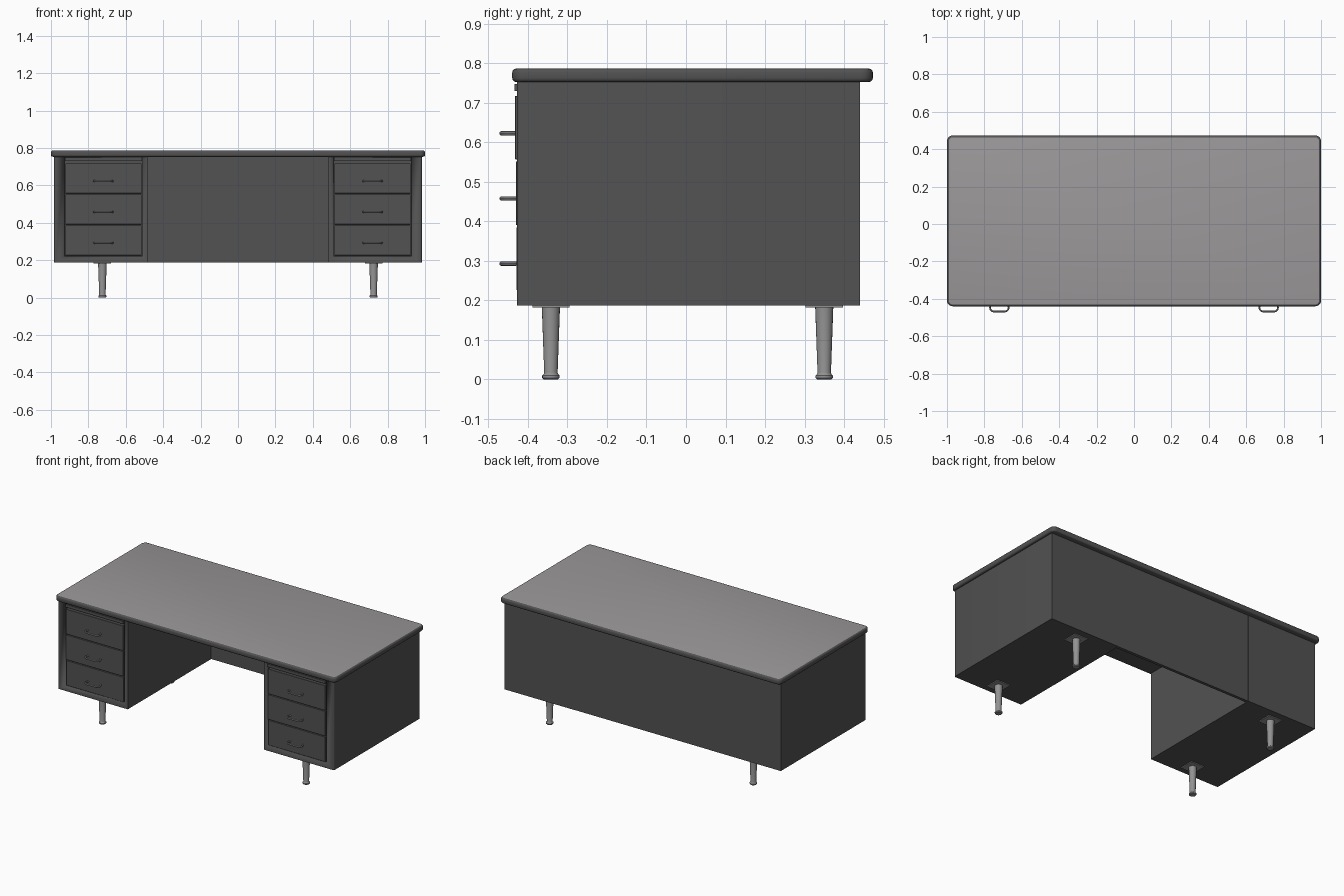
import bpy, bmesh, math
from mathutils import Vector

cube = bpy.data.objects.get("Cube")
if cube:
    bpy.data.objects.remove(cube, do_unlink=True)


def material(name, colour, roughness=0.5):
    m = bpy.data.materials.new(name)
    m.use_nodes = True
    m.diffuse_color = (*colour, 1)
    bsdf = m.node_tree.nodes["Principled BSDF"]
    bsdf.inputs["Base Color"].default_value = (*colour, 1)
    bsdf.inputs["Roughness"].default_value = roughness
    return m


STEEL = material("dark grey steel", (0.085, 0.085, 0.085))
LAMINATE = material("warm grey laminate", (0.33, 0.315, 0.325))
METAL = material("brushed light metal", (0.29, 0.29, 0.29), 0.35)


def finish(name, bm, *mats):
    """Turn a bmesh into a named object with sharp edges kept."""
    bmesh.ops.recalc_face_normals(bm, faces=bm.faces[:])
    mesh = bpy.data.meshes.new(name)
    bm.to_mesh(mesh)
    bm.free()
    for m in mats:
        mesh.materials.append(m)
    obj = bpy.data.objects.new(name, mesh)
    bpy.context.collection.objects.link(obj)
    bpy.ops.object.select_all(action='DESELECT')
    obj.select_set(True)
    bpy.context.view_layer.objects.active = obj
    bpy.ops.object.shade_smooth_by_angle(angle=math.radians(35))
    return obj


def box_mesh(x, y, z):
    """Box from (min, max) pairs on each axis."""
    bm = bmesh.new()
    bmesh.ops.create_cube(bm, size=1)
    for v in bm.verts:
        v.co = Vector([(a + b) / 2 + c * abs(b - a) for (a, b), c in zip((x, y, z), v.co)])
    return bm


def box(name, x, y, z, mat=STEEL, bevel=0):
    bm = box_mesh(x, y, z)
    if bevel:
        bmesh.ops.bevel(bm, geom=bm.edges[:], offset=bevel, segments=1, affect='EDGES')
    return finish(name, bm, mat)


def upright(edge):
    a, b = edge.verts
    return abs(a.co.z - b.co.z) > 0.01


# Desk top: rounded corners, soft dark rim, light upper face
bm = box_mesh((-1, 1), (-0.44, 0.473), (0.753, 0.787))
bmesh.ops.bevel(bm, geom=[e for e in bm.edges if upright(e)],
                offset=0.03, segments=5, profile=0.5, affect='EDGES')
rim = [e for e in bm.edges if not upright(e)]
bmesh.ops.bevel(bm, geom=rim, offset=0.01, segments=3, profile=0.5, affect='EDGES')
bm.normal_update()
for f in bm.faces:
    f.material_index = int(f.normal.z > 0.99)
finish("desk_top", bm, STEEL, LAMINATE)

# Back panel closing the knee space
box("back_panel", (-0.487, 0.487), (0.42, 0.439), (0.187, 0.755))


def pedestal(side, s):
    """Cabinet with a shallow pocket holding three drawers and a slide-out board."""
    bm = box_mesh((s * 0.485, s * 0.983), (-0.428, 0.44), (0.187, 0.755))
    corner = [e for e in bm.edges if upright(e)
              and all(v.co.y < 0 and abs(v.co.x) > 0.9 for v in e.verts)]
    bmesh.ops.bevel(bm, geom=corner, offset=0.008, segments=3, profile=0.5, affect='EDGES')
    body = finish(side + "_pedestal", bm, STEEL)
    pocket = box("pocket_cutter", (s * 0.51, s * 0.928), (-0.5, -0.41), (0.222, 0.75))
    pocket.hide_render = True
    cut = body.modifiers.new("pocket", 'BOOLEAN')
    cut.object, cut.operation, cut.solver = pocket, 'DIFFERENCE', 'EXACT'
    bpy.context.view_layer.objects.active = body
    bpy.ops.object.modifier_apply(modifier="pocket")
    bpy.data.objects.remove(pocket, do_unlink=True)

    box(side + "_slide_board", (s * 0.514, s * 0.924), (-0.434, -0.40), (0.73, 0.748))
    for i, level in enumerate(("bottom", "middle", "top")):
        z = 0.225 + i * 0.166
        box(f"{side}_{level}_drawer", (s * 0.515, s * 0.923), (-0.429 - i * 0.002, -0.40),
            (z, z + 0.161), bevel=0.0015)
        handle(f"{side}_{level}_handle", s * 0.72, 0.293 + i * 0.165)


def handle(name, cx, z):
    """Bow handle: flat bar swept along a rounded bracket shape."""
    half, reach, r = 0.05, 0.038, 0.022
    path = [(-half + 0.006, 0)]
    for step in range(13):
        a = math.pi * (1 - step / 12)
        shift = half - r if a < math.pi / 2 else r - half
        path.append((shift + r * math.cos(a), reach - r + r * math.sin(a)))
        if step == 6:
            path.append((half - r, reach))
    path.append((half - 0.006, 0))
    bm = bmesh.new()
    rings = []
    for i, (px, py) in enumerate(path):
        before = Vector(path[max(i - 1, 0)])
        after = Vector(path[min(i + 1, len(path) - 1)])
        t = (after - before).normalized()
        ring = []
        for k in range(8):
            a = math.tau * k / 8
            w, h = 0.0045 * math.cos(a), 0.0055 * math.sin(a)
            ring.append(bm.verts.new((cx + px - t.y * w, -0.43 - py - t.x * w, z + h)))
        rings.append(ring)
    for a, b in zip(rings, rings[1:]):
        for k in range(8):
            n = (k + 1) % 8
            bm.faces.new((a[k], a[n], b[n], b[k]))
    bm.faces.new(rings[0])
    bm.faces.new(rings[-1])
    finish(name, bm, METAL)


def leg(name, x, y):
    """Turned tapered leg with a collared foot, below a square mounting plate."""
    profile = [(0, 0), (0.018, 0), (0.022, 0.004), (0.022, 0.01), (0.018, 0.014),
               (0.017, 0.018), (0.023, 0.184), (0, 0.184)]
    bm = bmesh.new()
    verts = [bm.verts.new((x + r, y, z)) for r, z in profile]
    edges = [bm.edges.new(pair) for pair in zip(verts, verts[1:])]
    bmesh.ops.spin(bm, geom=verts + edges, cent=(x, y, 0), axis=(0, 0, 1),
                   angle=math.tau, steps=20)
    bmesh.ops.remove_doubles(bm, verts=bm.verts[:], dist=0.0001)
    finish(name, bm, METAL)
    box(name + "_plate", (x - 0.047, x + 0.047), (y - 0.047, y + 0.047), (0.182, 0.188), METAL)


# Pedestals and legs, mirrored left and right
for side, s in (("left", 1), ("right", -1)):
    pedestal(side, s)
    leg("front_" + side + "_leg", s * 0.725, -0.342)
    leg("back_" + side + "_leg", s * 0.725, 0.35)
